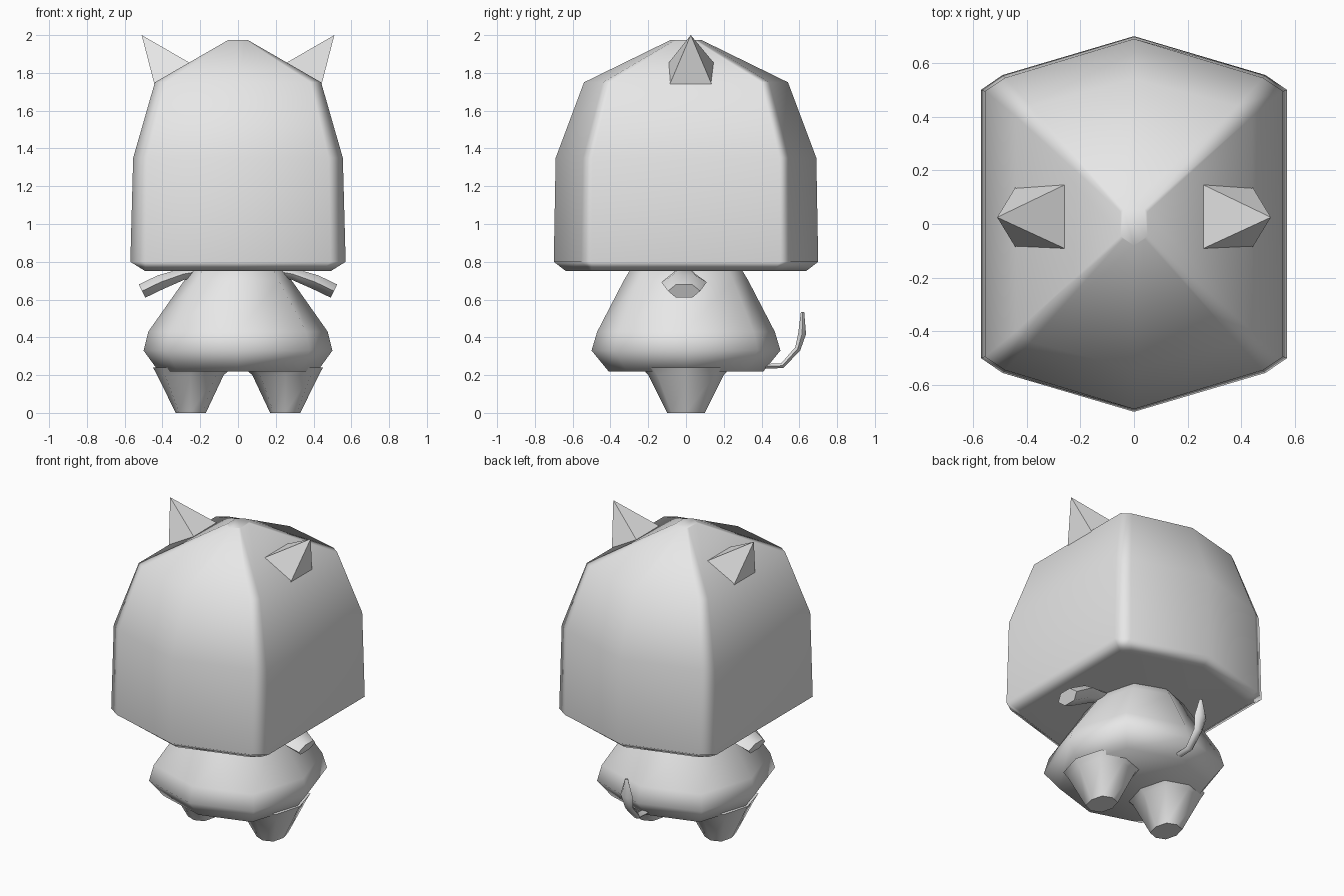
import bpy, bmesh, math
from mathutils import Vector

cube = bpy.data.objects.get("Cube")
if cube:
    bpy.data.objects.remove(cube, do_unlink=True)

grey = bpy.data.materials.new("plain grey")
grey.use_nodes = True
grey.diffuse_color = (0.8, 0.8, 0.8, 1)
grey.node_tree.nodes["Principled BSDF"].inputs["Base Color"].default_value = (0.8, 0.8, 0.8, 1)


def loft(name, rings, angle=50, weighted=False):
    """Skin a list of equal-length point rings and cap both ends."""
    bm = bmesh.new()
    loops = [[bm.verts.new(p) for p in ring] for ring in rings]
    n = len(loops[0])
    for a, b in zip(loops, loops[1:]):
        for i in range(n):
            j = (i + 1) % n
            bm.faces.new((a[i], a[j], b[j], b[i]))
    bm.faces.new(loops[0][::-1])
    bm.faces.new(loops[-1])
    return finish(name, bm, angle, weighted)


def finish(name, bm, angle, weighted=False):
    bmesh.ops.recalc_face_normals(bm, faces=bm.faces)
    mesh = bpy.data.meshes.new(name)
    bm.to_mesh(mesh)
    bm.free()
    mesh.materials.append(grey)
    ob = bpy.data.objects.new(name, mesh)
    bpy.context.collection.objects.link(ob)
    bpy.ops.object.select_all(action='DESELECT')
    ob.select_set(True)
    bpy.context.view_layer.objects.active = ob
    bpy.ops.object.shade_smooth_by_angle(angle=math.radians(angle))
    if weighted:
        mod = ob.modifiers.new("Weighted", 'WEIGHTED_NORMAL')
        mod.keep_sharp = True
    return ob


def octagon(cx, cy, rx, ry, z, diagonal=0.76):
    """Eight-sided ring in plan."""
    d = diagonal
    unit = [(1, 0), (d, d), (0, 1), (-d, d), (-1, 0), (-d, -d), (0, -1), (d, -d)]
    return [(cx + rx * u, cy + ry * v, z) for u, v in unit]


def head_ring(z, sx, sy, mid, bx, by):
    """Hexagonal plan with a ridge front and back and clipped side corners."""
    quarter = [(sx, sy), (bx, by), (0, mid), (-bx, by), (-sx, sy)]
    return [(x, y, z) for x, y in quarter] + [(-x, -y, z) for x, y in quarter]


def tube(path, sizes, sides=6):
    """Rings across a path in the (h, z) plane: path (h, z), sizes (width, thickness)."""
    rings = []
    for i, (h, z) in enumerate(path):
        a, b = path[max(i - 1, 0)], path[min(i + 1, len(path) - 1)]
        t = Vector((b[0] - a[0], b[1] - a[1])).normalized()
        w, k = sizes[i]
        ring = []
        for s in range(sides):
            ang = math.tau * s / sides
            c, v = w * math.cos(ang), k * math.sin(ang)
            ring.append((h - t.y * v, c, z + t.x * v))
        rings.append(ring)
    return rings


# Large faceted head: z, side x, side y, ridge y, clipped corner x, y
loft("head", [head_ring(*r) for r in [
    (0.75, 0.49, 0.46, 0.635, 0.44, 0.50),
    (0.80, 0.57, 0.50, 0.70, 0.49, 0.555),
    (1.35, 0.555, 0.495, 0.69, 0.48, 0.545),
    (1.75, 0.44, 0.40, 0.54, 0.385, 0.44),
    (1.975, 0.05, 0.045, 0.08, 0.04, 0.055)]], 60, True)

# Pear-shaped body
loft("body", [octagon(0, 0, rx, ry, z) for z, rx, ry in [
    (0.22, 0.42, 0.41), (0.33, 0.50, 0.50), (0.43, 0.475, 0.47),
    (0.70, 0.285, 0.33), (0.80, 0.22, 0.27)]], 60)

for side, label in ((1, "left"), (-1, "right")):
    # Pointed ears
    bm = bmesh.new()
    base = [bm.verts.new((side * x, y, z)) for x, y, z in [
        (0.44, -0.09, 1.73), (0.44, 0.14, 1.73), (0.25, 0.15, 1.85), (0.25, -0.095, 1.85)]]
    tip = bm.verts.new((side * 0.51, 0.025, 2.0))
    bm.faces.new(base)
    for i in range(4):
        bm.faces.new((base[i], base[(i + 1) % 4], tip))
    finish(label + "_ear", bm, 75)

    # Short tapering legs
    loft(label + "_leg", [octagon(side * cx, 0, rx, ry, z) for cx, rx, ry, z in [
        (0.25, 0.08, 0.10, 0.0), (0.252, 0.176, 0.20, 0.20),
        (0.24, 0.21, 0.235, 0.24)]], 50)

    # Little arms with wider hands
    arm = tube([(0.20, 0.75), (0.29, 0.735), (0.41, 0.692), (0.508, 0.645)],
               [(0.05, 0.04), (0.06, 0.035), (0.12, 0.045), (0.085, 0.045)])
    loft(label + "_arm", [[(side * x, y - 0.01, z) for x, y, z in r] for r in arm], 60)

# Bent tail, thicker before the tip
tail = tube([(0.38, 0.245), (0.51, 0.25), (0.592, 0.34), (0.615, 0.42), (0.617, 0.535)],
            [(0.025, 0.014), (0.025, 0.016), (0.03, 0.018), (0.045, 0.024), (0.01, 0.01)])
loft("tail", [[(y, h, z) for h, y, z in r] for r in tail], 50)
